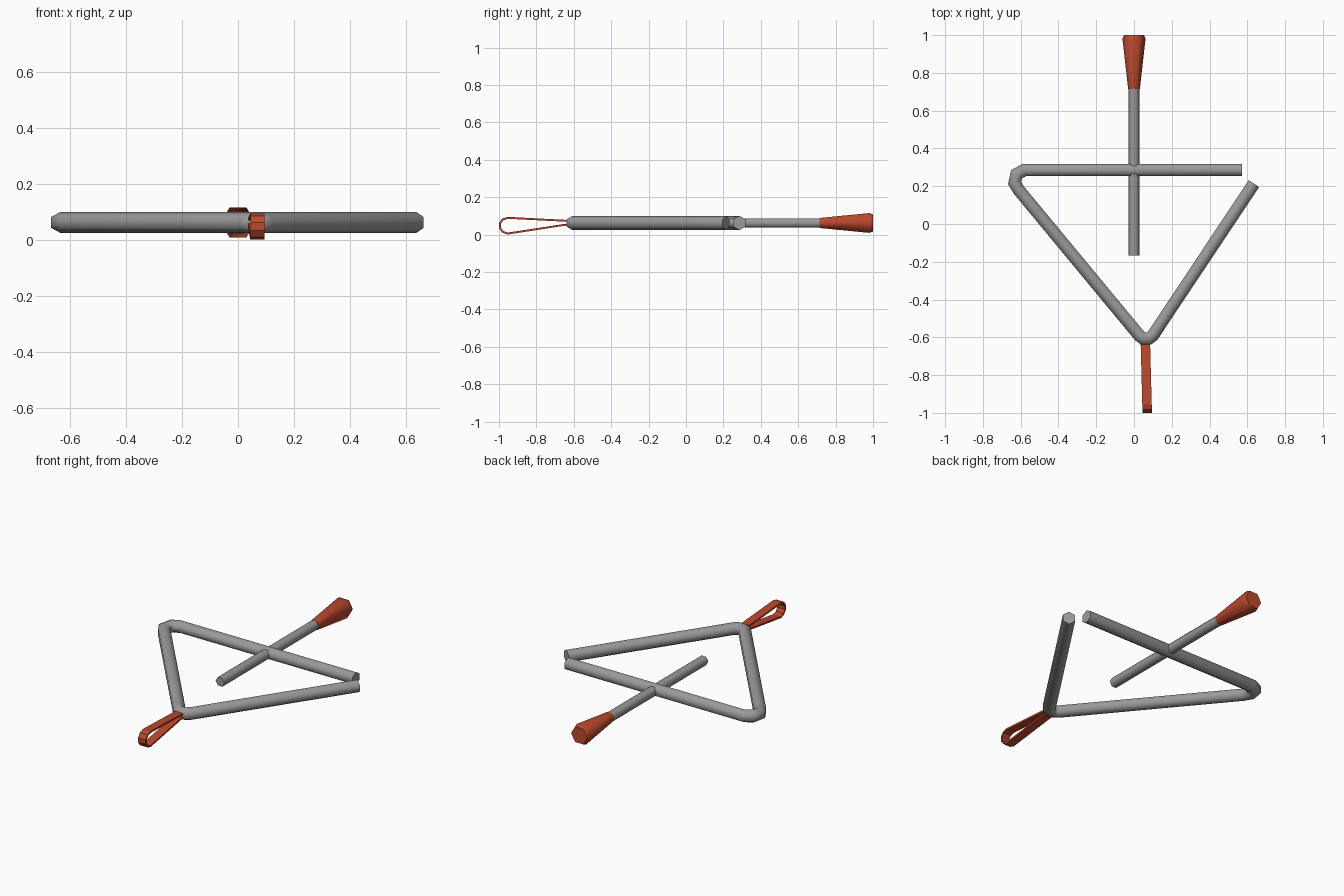
import bpy, bmesh, math
from mathutils import Vector

if "Cube" in bpy.data.objects:
    bpy.data.objects.remove(bpy.data.objects["Cube"])

ZC = 0.0625  # height of the steel centre line


def material(name, rgb):
    m = bpy.data.materials.new(name)
    m.diffuse_color = (*rgb, 1)
    m.use_nodes = True
    m.node_tree.nodes["Principled BSDF"].inputs["Base Color"].default_value = m.diffuse_color
    return m


steel = material("steel grey", (0.32, 0.32, 0.32))
red = material("red grip", (0.50, 0.065, 0.025))


def skin(name, rings, mat, smooth=True):
    """Join rings of points into a capped tube; end rims stay sharp."""
    bm = bmesh.new()
    vs = [[bm.verts.new(p) for p in r] for r in rings]
    n = len(vs[0])
    for a, b in zip(vs, vs[1:]):
        for i in range(n):
            j = (i + 1) % n
            bm.faces.new((a[i], a[j], b[j], b[i])).smooth = smooth
    for cap in (vs[0], vs[-1]):
        f = bm.faces.new(cap)
        for e in f.edges:
            e.smooth = False
    bmesh.ops.recalc_face_normals(bm, faces=bm.faces[:])
    me = bpy.data.meshes.new(name)
    bm.to_mesh(me)
    bm.free()
    me.materials.append(mat)
    ob = bpy.data.objects.new(name, me)
    bpy.context.collection.objects.link(ob)
    return ob


def sweep(path, binormal, section):
    """Mitred rings of a section along a path lying across the binormal."""
    pts = [Vector(p) for p in path]
    rings = []
    for i, p in enumerate(pts):
        d1 = (p - pts[max(i - 1, 0)]).normalized()
        d2 = (pts[min(i + 1, len(pts) - 1)] - p).normalized()
        d1, d2 = (d1 if i else d2), (d2 if i < len(pts) - 1 else d1)
        n1, n2 = binormal.cross(d1).normalized(), binormal.cross(d2).normalized()
        m = (n1 + n2).normalized()
        m /= m.dot(n1)
        rings.append([p + m * a + binormal * b for a, b in section])
    return rings


def hexagon(r, turn=0.0):
    return [(r * math.cos(math.radians(60 * i + turn)),
             r * math.sin(math.radians(60 * i + turn))) for i in range(6)]


# bent triangle bar, open at the right corner
bar = [(0.573, 0.286), (-0.58, 0.286), (-0.622, 0.264), (-0.632, 0.217), (-0.61, 0.18),
       (0.03, -0.593), (0.049, -0.606), (0.079, -0.606), (0.099, -0.591), (0.635, 0.214)]
skin("triangle_bar", sweep([(x, y, ZC) for x, y in bar], Vector((0, 0, 1)),
                           hexagon(0.038, 30)), steel)


# beater: rod and flared grip, turned around the y axis
def turned(profile):
    return [[(a, y, ZC + b) for a, b in hexagon(r)] for y, r in profile]


skin("beater_rod", turned([(-0.168, 0.029), (0.74, 0.029)]), steel)
skin("beater_grip", turned([(0.715, 0.031), (0.98, 0.061), (1.0, 0.053)]), red)

# hanging strap: flat band folded into a loop
loop = [(-0.61, 0.073), (-0.66, 0.075), (-0.953, 0.09), (-0.98, 0.081), (-0.995, 0.06),
        (-0.995, 0.036), (-0.98, 0.015), (-0.953, 0.006), (-0.66, 0.051), (-0.61, 0.056)]
strap = [(0.06 + 0.01 * (-0.62 - y) / 0.38, y, z) for y, z in loop]
w, t = 0.025, 0.005
skin("hanging_strap", sweep(strap, Vector((1, 0, 0)),
                            [(-t, -w), (t, -w), (t, w), (-t, w)]), red, smooth=False)
